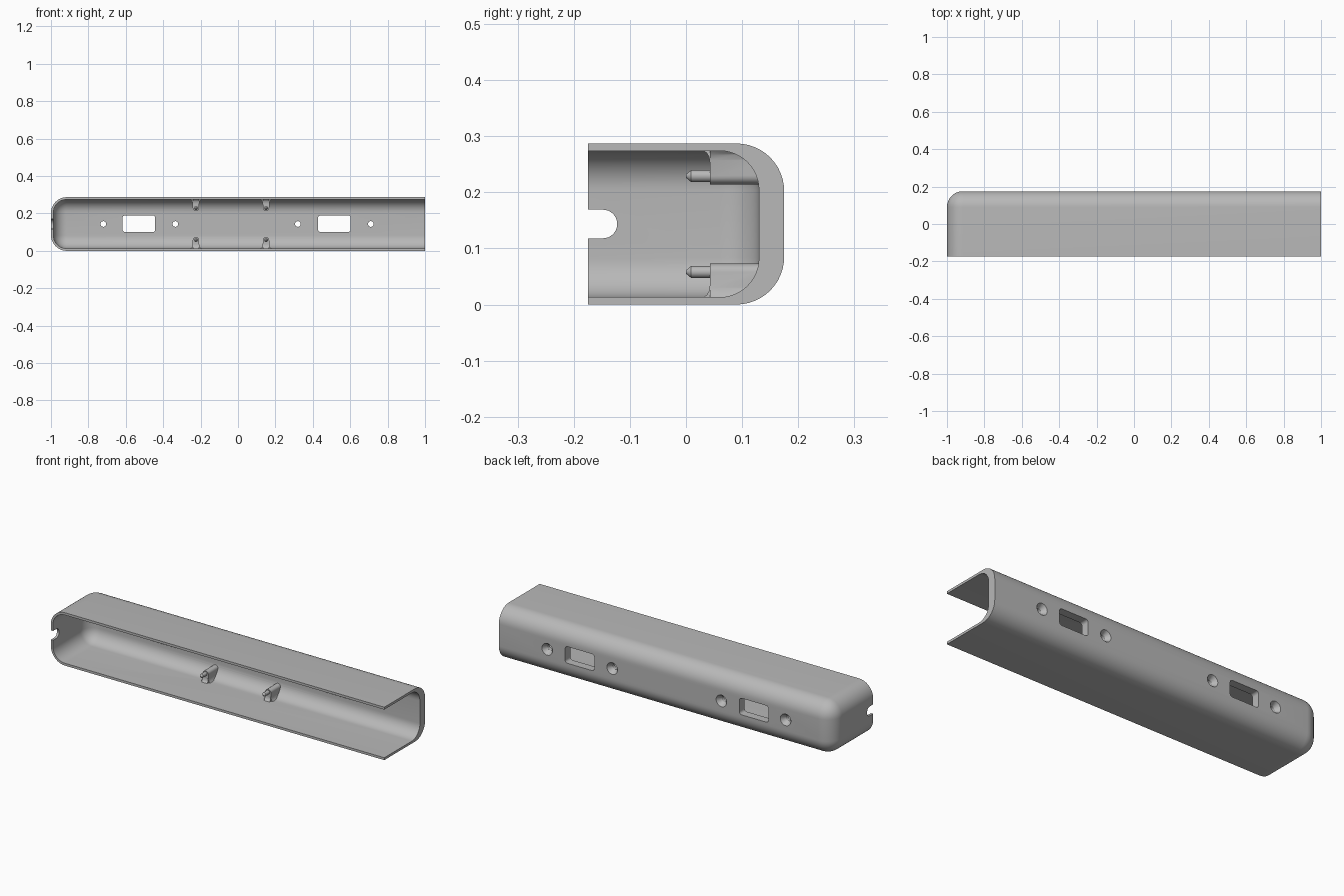
import bpy, bmesh
from math import pi, sin, cos, radians
from mathutils import Matrix, Vector

cube = bpy.data.objects.get("Cube")
if cube:
    bpy.data.objects.remove(cube)

grey = bpy.data.materials.new("plain grey")
grey.use_nodes = True
grey.diffuse_color = (0.48, 0.48, 0.48, 1)
grey.node_tree.nodes["Principled BSDF"].inputs["Base Color"].default_value = grey.diffuse_color

H = 0.287            # height of the channel
D = 0.175            # half depth
WALL = 0.013         # side and end wall
MID = H / 2


def finish(name, bm):
    bmesh.ops.recalc_face_normals(bm, faces=bm.faces)
    mesh = bpy.data.meshes.new(name)
    bm.to_mesh(mesh)
    bm.free()
    mesh.materials.append(grey)
    ob = bpy.data.objects.new(name, mesh)
    bpy.context.collection.objects.link(ob)
    return ob


def block(name, lo, hi, radius=0, rule=None, segments=10):
    """Box between two corners; edges chosen by rule(midpoint, direction) are rounded."""
    lo, hi = Vector(lo), Vector(hi)
    bm = bmesh.new()
    bmesh.ops.create_cube(bm, size=1)
    for v in bm.verts:
        v.co = Vector(((lo + hi) / 2)[i] + v.co[i] * (hi - lo)[i] for i in range(3))
    if rule:
        edges = [e for e in bm.edges
                 if rule((e.verts[0].co + e.verts[1].co) / 2, e.verts[1].co - e.verts[0].co)]
        bmesh.ops.bevel(bm, geom=edges, offset=radius, segments=segments,
                        profile=0.5, affect='EDGES')
    return finish(name, bm)


def rod(name, centre, r1, r2, length, axis='Y', sides=32):
    """Cylinder or cone; r1 is the -axis end for X, and the +y end for Y."""
    bm = bmesh.new()
    turn = Matrix.Rotation(pi / 2, 4, 'X' if axis == 'Y' else 'Y')
    bmesh.ops.create_cone(bm, cap_ends=True, segments=sides, radius1=r1, radius2=r2,
                          depth=length, matrix=Matrix.Translation(centre) @ turn)
    return finish(name, bm)


def prism(name, points, offset):
    """Closed outline extruded along an offset."""
    bm = bmesh.new()
    face = bm.faces.new([bm.verts.new(p) for p in points])
    extra = bmesh.ops.extrude_face_region(bm, geom=[face])["geom"]
    bmesh.ops.translate(bm, vec=offset,
                        verts=[v for v in extra if isinstance(v, bmesh.types.BMVert)])
    return finish(name, bm)


def cut(target, *tools):
    bpy.context.view_layer.objects.active = target
    for tool in tools:
        mod = target.modifiers.new("cut", 'BOOLEAN')
        mod.operation = 'DIFFERENCE'
        mod.solver = 'EXACT'
        mod.object = tool
        bpy.ops.object.modifier_apply(modifier=mod.name)
        bpy.data.objects.remove(tool)


def smooth(ob):
    bpy.ops.object.select_all(action='DESELECT')
    ob.select_set(True)
    bpy.context.view_layer.objects.active = ob
    bpy.ops.object.shade_smooth_by_angle(angle=radians(30))


def rounded_end(back):
    """Edges round the closed end and the back, but not the open sides."""
    def rule(m, d):
        if abs(d.y) > 1e-4:
            return m.x < 0
        if abs(d.x) > 1e-4:
            return m.y > back - 0.01
        return m.x < 0 and m.y > back - 0.01
    return rule


# Outer body and the hollow inside it
housing = block("housing", (-1, -D, 0), (1, D, H), 0.085, rounded_end(D), 12)
cavity = block("cavity", (-1 + WALL, -0.3, WALL), (1.1, 0.13, H - WALL), 0.07,
               rounded_end(0.13), 12)

# Pin bosses stay as solid material left in the hollow
PIN_X, PIN_UP = (-0.225, 0.15), 0.058
for x in PIN_X:
    for side in (-1, 1):
        wall = 0 if side < 0 else H

        def up(h):
            return wall - side * h
        arch = [(0.017 * cos(a), PIN_UP + 0.015 * sin(a))
                for a in (pi * i / 12 for i in range(13))]
        feet_left = [(-0.018, 0.03), (-0.021, 0.02), (-0.028, 0.012), (-0.028, -0.02)]
        feet_right = [(-a, b) for a, b in reversed(feet_left)]
        cut(cavity, prism("boss", [(x + a, 0.043, up(h)) for a, h in arch + feet_left + feet_right],
                          (0, 0.15, 0)))
        # Curved gusset in front of the boss
        gusset = [(0.05, 0.034), (0.0425, 0.034), (0.041, 0.024), (0.037, 0.017),
                  (0.03, 0.012), (0.03, -0.02), (0.05, -0.02)]
        cut(cavity, prism("gusset", [(x - 0.0165, y, up(h)) for y, h in gusset], (0.033, 0, 0)))
cut(housing, cavity)

# Rectangular windows through the back
for x in (-0.53, 0.515):
    cut(housing, block("window", (x - 0.0875, 0.08, 0.1), (x + 0.0875, 0.25, 0.19), 0.015,
                       lambda m, d: abs(d.y) > 1e-4, 5))

# Countersunk screw holes through the back
for x in (-0.72, -0.335, 0.32, 0.71):
    cut(housing,
        rod("screw_hole", (x, 0.15, MID), 0.015, 0.015, 0.14),
        rod("countersink", (x, 0.165, MID), 0.035, 0.015, 0.03))

# Cable slot in the closed end
cut(housing,
    block("slot", (-1.1, -0.3, MID - 0.0255), (-0.9, -0.148, MID + 0.0255)),
    rod("slot_end", (-1, -0.148, MID), 0.0255, 0.0255, 0.2, 'X'))
smooth(housing)

# Pointed pins standing on the bosses
for n, x in enumerate(PIN_X):
    for label, z in (("lower", PIN_UP), ("upper", H - PIN_UP)):
        shaft = rod(f"{label}_pin_{n + 1}", (x, 0.03, z), 0.0105, 0.0105, 0.042, sides=20)
        tip = rod(f"{label}_pin_tip_{n + 1}", (x, 0.0045, z), 0.0105, 0.003, 0.009, sides=20)
        smooth(shaft)
        smooth(tip)
